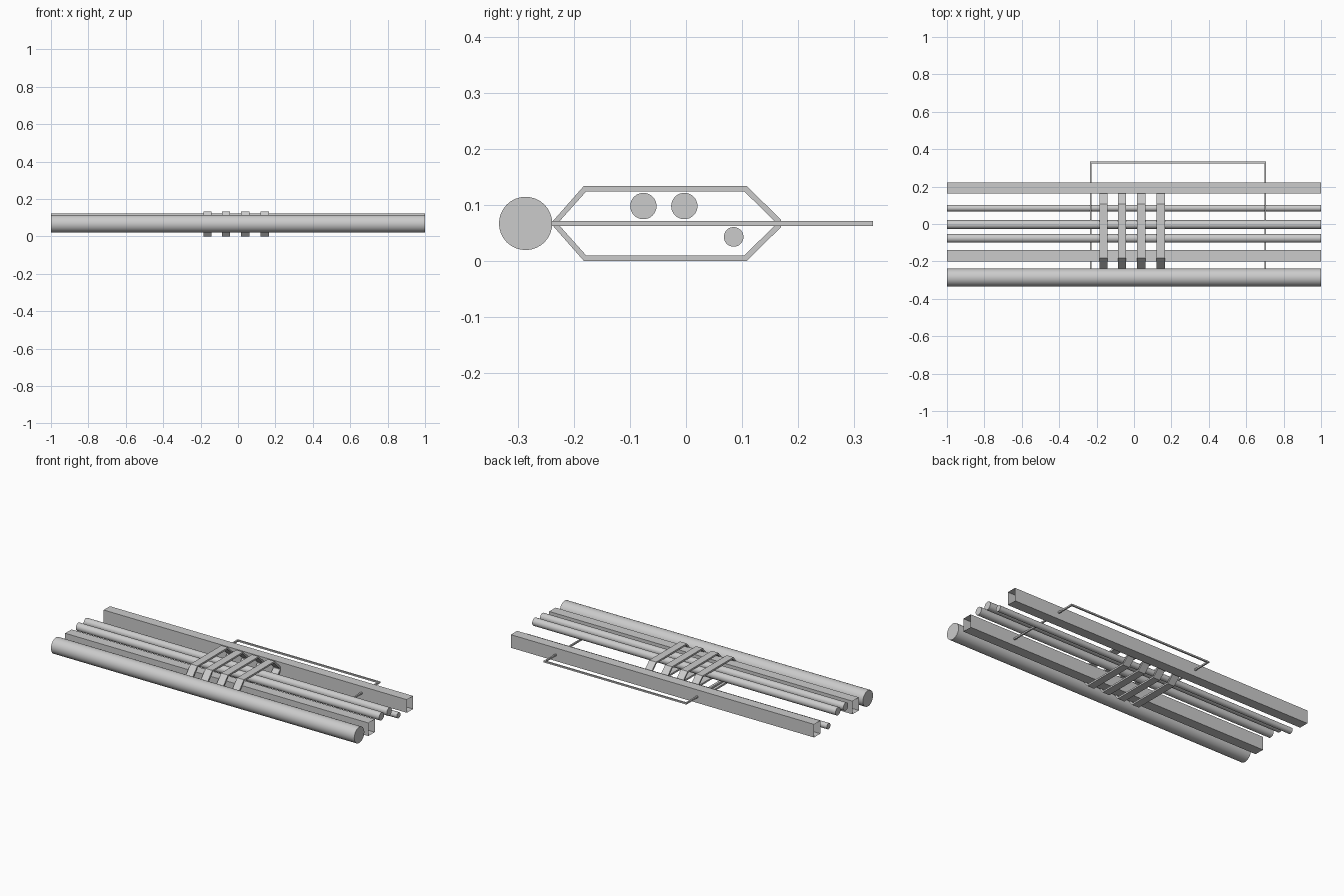
import bpy, bmesh, math

if "Cube" in bpy.data.objects:
    bpy.data.objects.remove(bpy.data.objects["Cube"])


def make(name, bm):
    bmesh.ops.recalc_face_normals(bm, faces=bm.faces)
    me = bpy.data.meshes.new(name)
    bm.to_mesh(me)
    bm.free()
    ob = bpy.data.objects.new(name, me)
    bpy.context.collection.objects.link(ob)
    return ob


def pipe(name, y, z, r):
    bpy.ops.mesh.primitive_cylinder_add(vertices=32, radius=r, depth=2,
                                        location=(0, y, z),
                                        rotation=(0, math.pi / 2, 0))
    bpy.context.object.name = name
    bpy.ops.object.shade_smooth_by_angle()


def box_beam(name, y0, y1, z0, z1):
    # thin-walled tube with open ends
    bm = bmesh.new()
    pts = [(y0, z0), (y1, z0), (y1, z1), (y0, z1)]
    a = [bm.verts.new((-1, y, z)) for y, z in pts]
    b = [bm.verts.new((1, y, z)) for y, z in pts]
    for i in range(4):
        j = (i + 1) % 4
        bm.faces.new((a[i], a[j], b[j], b[i]))
    make(name, bm)


def ring(name, outer, inner, place, lo, hi):
    # closed band between two profiles, extruded from lo to hi
    bm = bmesh.new()
    n = len(outer)
    loops = [[bm.verts.new(place(p, d)) for p in prof]
             for prof, d in ((outer, lo), (outer, hi), (inner, hi), (inner, lo))]
    for k in range(4):
        s, t = loops[k], loops[(k + 1) % 4]
        for i in range(n):
            j = (i + 1) % n
            bm.faces.new((s[i], s[j], t[j], t[i]))
    make(name, bm)


# long pipes
pipe("large_pipe", -0.286, 0.067, 0.0475)
pipe("medium_pipe_front", -0.076, 0.098, 0.0235)
pipe("medium_pipe_middle", -0.003, 0.098, 0.0235)
pipe("small_pipe", 0.085, 0.043, 0.0175)

# open box beams
box_beam("front_beam", -0.2, -0.14, 0.028, 0.106)
box_beam("back_beam", 0.163, 0.222, 0.028, 0.106)

# hexagonal straps around the bundle
outer = [(-0.241, 0.067), (-0.182, 0), (0.108, 0), (0.169, 0.06),
         (0.169, 0.074), (0.108, 0.134), (-0.182, 0.134)]
inner = [(-0.229, 0.067), (-0.178, 0.01), (0.104, 0.01), (0.16, 0.065),
         (0.16, 0.069), (0.104, 0.124), (-0.178, 0.124)]
for i, x in enumerate((-0.163, -0.064, 0.039, 0.144)):
    ring(f"strap_{i + 1}", outer, inner,
         lambda p, d: (d, p[0], p[1]), x - 0.0225, x + 0.0225)

# thin rectangular frame passing through the beams
x0, x1, y0, y1, t = -0.236, 0.706, -0.29, 0.333, 0.009
ring("wire_frame",
     [(x0, y0), (x1, y0), (x1, y1), (x0, y1)],
     [(x0 + t, y0 + t), (x1 - t, y0 + t), (x1 - t, y1 - t), (x0 + t, y1 - t)],
     lambda p, d: (p[0], p[1], d), 0.062, 0.071)
